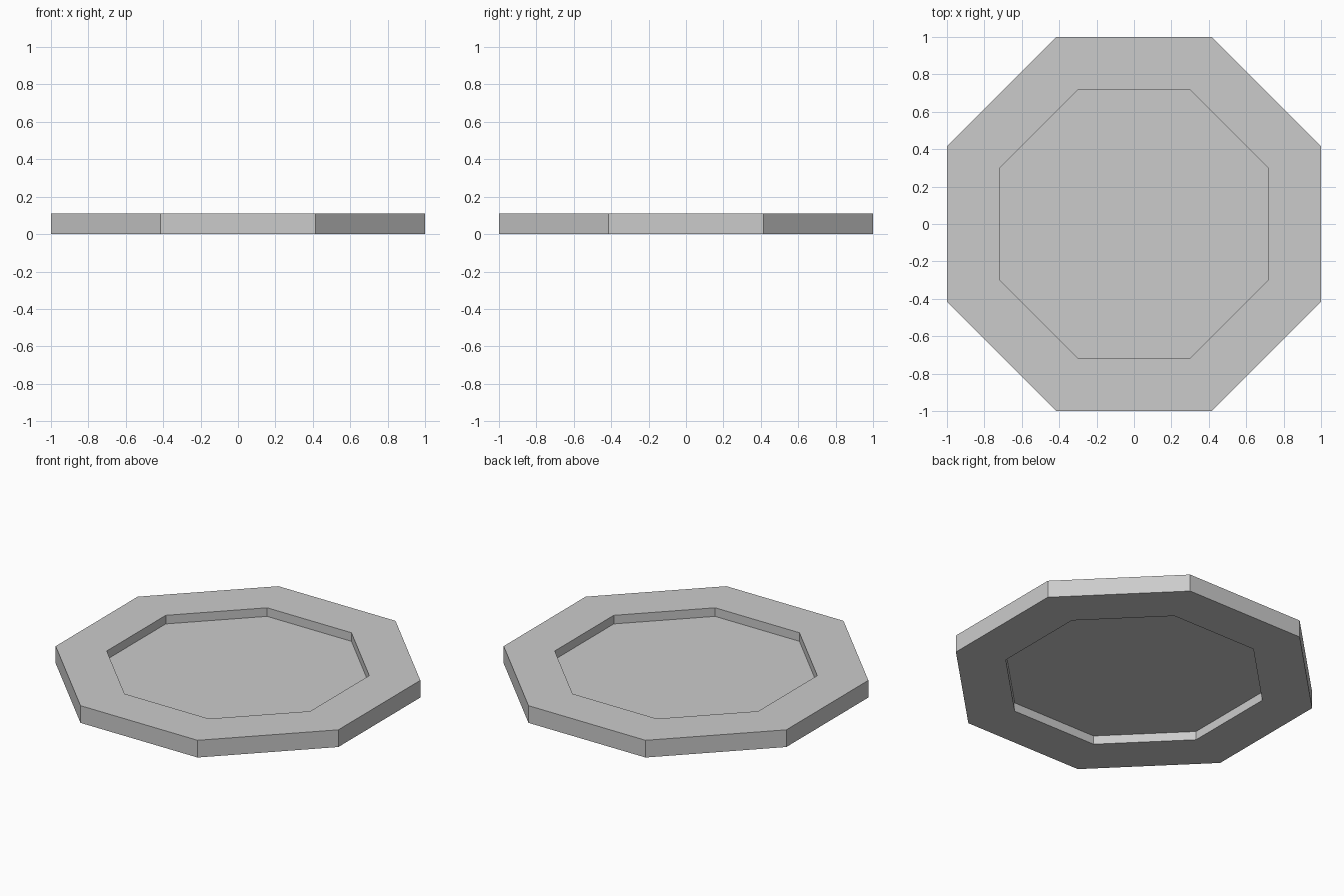
import bpy, bmesh
from math import cos, sin, pi

if "Cube" in bpy.data.objects:
    bpy.data.objects.remove(bpy.data.objects["Cube"])

HEIGHT = 0.11
OUTER, INNER = 1.0, 0.72   # centre-to-side distances
SIDES = 8


def octagon(bm, apothem, z):
    r = apothem / cos(pi / SIDES)
    return [bm.verts.new((r * cos((i + 0.5) * 2 * pi / SIDES),
                          r * sin((i + 0.5) * 2 * pi / SIDES), z))
            for i in range(SIDES)]


def make_object(name, bm):
    mesh = bpy.data.meshes.new(name)
    bm.to_mesh(mesh)
    bm.free()
    obj = bpy.data.objects.new(name, mesh)
    bpy.context.collection.objects.link(obj)
    return obj


# Octagonal frame: rectangular section swept around the sides
bm = bmesh.new()
rings = [octagon(bm, a, z) for a, z in
         ((OUTER, 0), (OUTER, HEIGHT), (INNER, HEIGHT), (INNER, 0))]
for k in range(4):
    a, b = rings[k], rings[(k + 1) % 4]
    for i in range(SIDES):
        j = (i + 1) % SIDES
        bm.faces.new((a[i], a[j], b[j], b[i]))
bmesh.ops.recalc_face_normals(bm, faces=bm.faces)
make_object("frame", bm)

# Thin panel recessed equally from top and bottom
bm = bmesh.new()
bm.faces.new(octagon(bm, INNER, HEIGHT / 2))
make_object("panel", bm)
